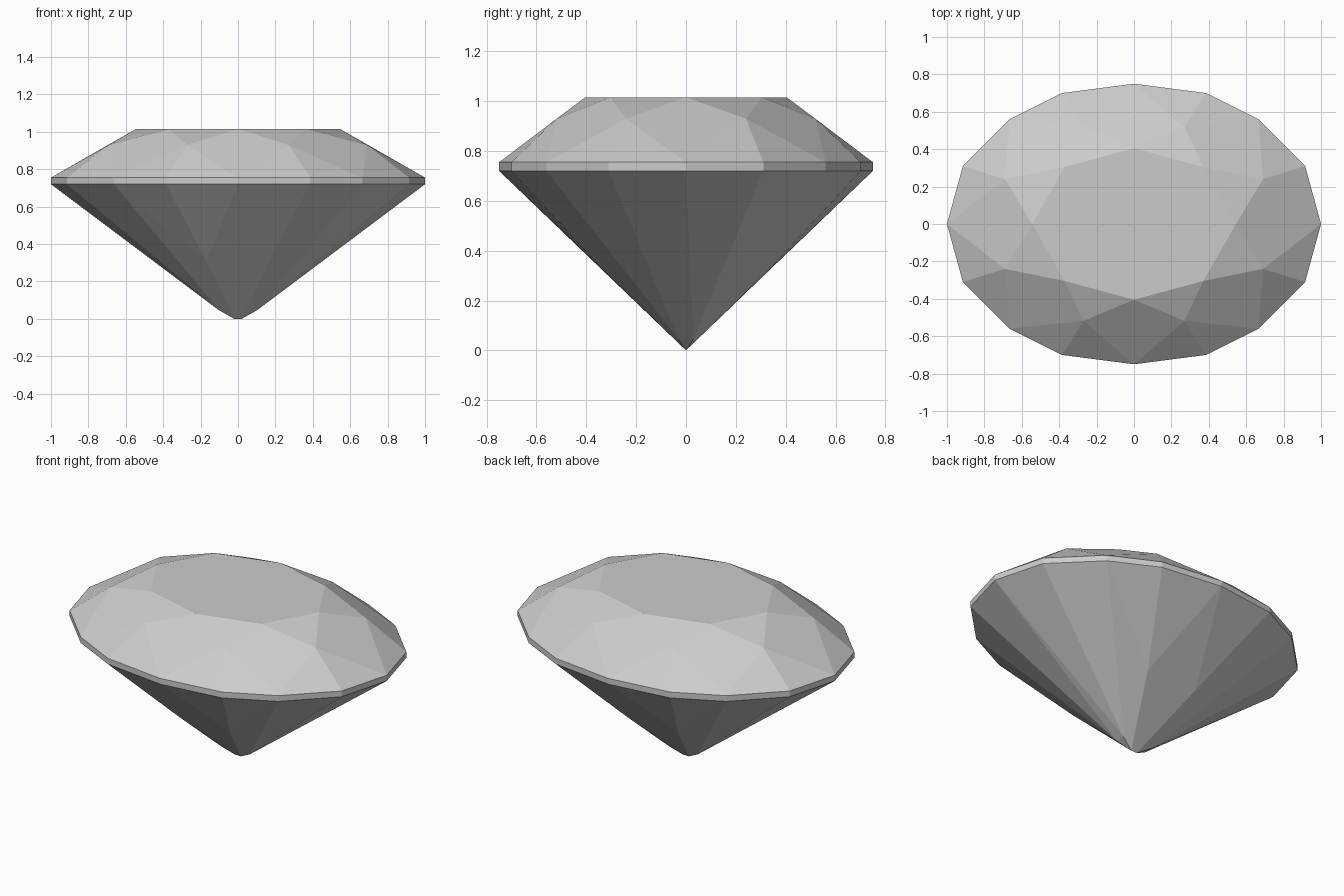
import bpy
import bmesh
from mathutils import Vector

cube = bpy.data.objects.get("Cube")
if cube:
    bpy.data.objects.remove(cube, do_unlink=True)

stone = bpy.data.materials.new("pale_grey_stone")
stone.use_nodes = True
colour = (0.6, 0.6, 0.6, 1)
stone.diffuse_color = colour
stone.node_tree.nodes["Principled BSDF"].inputs["Base Color"].default_value = colour

GIRDLE_TOP, GIRDLE_BOTTOM, TABLE_Z = 0.755, 0.72, 1.015


def ring(quarter):
    """Mirror points of the +x +y quarter into a full counter-clockwise ring."""
    half = quarter + [(-x, y, z) for x, y, z in reversed(quarter) if x > 0]
    return half + [(x, -y, z) for x, y, z in reversed(half) if y > 0]


def build(name, facets):
    """Make a flat-shaded object from facets, all turned outward."""
    bm = bmesh.new()
    for facet in facets:
        bm.faces.new([bm.verts.new(p) for p in facet])
    bmesh.ops.remove_doubles(bm, verts=bm.verts, dist=0.0001)
    bm.normal_update()
    core = Vector((0, 0, GIRDLE_BOTTOM))
    for face in bm.faces:
        if face.normal.dot(face.calc_center_median() - core) < 0:
            face.normal_flip()
    mesh = bpy.data.meshes.new(name)
    bm.to_mesh(mesh)
    bm.free()
    mesh.materials.append(stone)
    bpy.context.collection.objects.link(bpy.data.objects.new(name, mesh))


# Outline of the girdle, table corners, and the crown and pavilion break points
outline = [(1, 0), (0.915, 0.31), (0.665, 0.56), (0.385, 0.7), (0, 0.75)]
upper = ring([(x, y, GIRDLE_TOP) for x, y in outline])
lower = ring([(x, y, GIRDLE_BOTTOM) for x, y in outline])
table = ring([(x, y, TABLE_Z) for x, y in [(0.545, 0), (0.37, 0.305), (0, 0.405)]])
crown_mid = ring([(0.69, 0.24, 0.93), (0.27, 0.518, 0.93)])
pavilion_mid = ring([(0.1, 0.03, 0.045), (0.17, 0.32, 0.31)])
culet = [(0.02, 0, 0), (-0.02, 0, 0)]

crown = [table]
pavilion = []
for i in range(8):
    g, h, k = 2 * i, 2 * i + 1, (2 * i + 2) % 16
    # Star, kite and upper girdle facets
    m = crown_mid[i]
    crown += [(table[i], table[(i + 1) % 8], m),
              (table[i], crown_mid[i - 1], upper[g], m),
              (m, upper[g], upper[h]), (m, upper[h], upper[k])]
    # Lower girdle facets
    p, q = pavilion_mid[i], pavilion_mid[i - 1]
    pavilion += [(p, lower[g], lower[h]), (p, lower[h], lower[k])]
    # Main facets running down to the short culet ridge
    if i in (2, 6):
        ends = culet if i == 2 else culet[::-1]
        pavilion.append((p, lower[g], q, *ends))
    elif i in (0, 4):
        pavilion += [(p, lower[g], q), (p, q, culet[i // 4])]
    else:
        pavilion.append((p, lower[g], q, culet[0 if i in (1, 7) else 1]))

build("crown", crown)
build("girdle", [(lower[i - 1], lower[i], upper[i], upper[i - 1]) for i in range(16)])
build("pavilion", pavilion)
